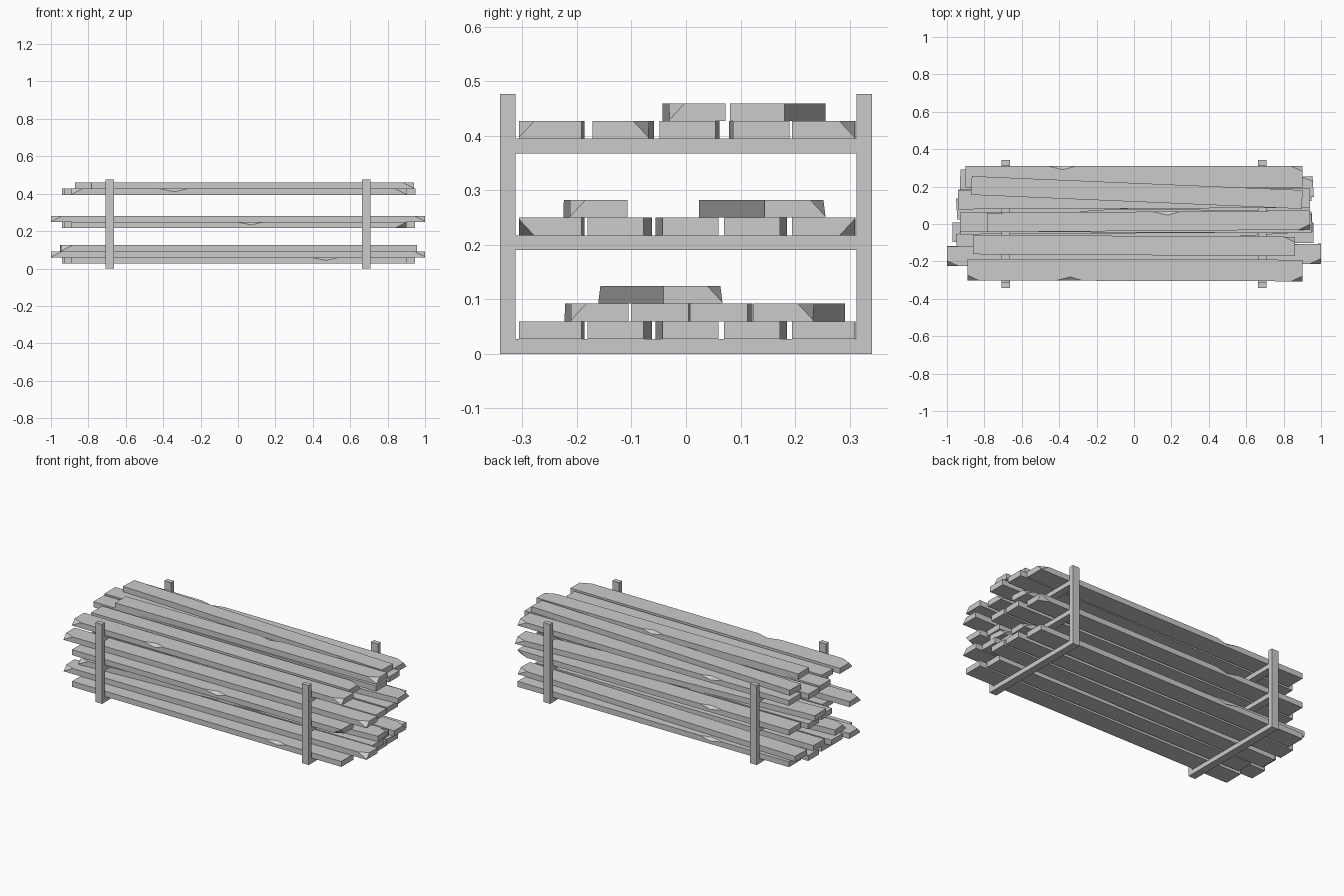
import bpy, bmesh, math
from mathutils import Vector, Matrix

cube = bpy.data.objects.get("Cube")
if cube:
    bpy.data.objects.remove(cube, do_unlink=True)

grey = bpy.data.materials.new("plain grey wood")
grey.use_nodes = True
colour = (0.6, 0.6, 0.6, 1)
grey.diffuse_color = colour
grey.node_tree.nodes["Principled BSDF"].inputs["Base Color"].default_value = colour

THICK = 0.0325


def finish(bm, name):
    bmesh.ops.recalc_face_normals(bm, faces=bm.faces)
    mesh = bpy.data.meshes.new(name)
    bm.to_mesh(mesh)
    bm.free()
    mesh.materials.append(grey)
    obj = bpy.data.objects.new(name, mesh)
    bpy.context.collection.objects.link(obj)
    return obj


def box(name, size, centre):
    bm = bmesh.new()
    bmesh.ops.create_cube(bm, size=1)
    bmesh.ops.scale(bm, vec=size, verts=bm.verts)
    bmesh.ops.translate(bm, vec=centre, verts=bm.verts)
    return finish(bm, name)


def plank(name, z, x0, x1, y0, y1, width=0.105, nick=None, chips=()):
    """Plank from (x0, y0) to (x1, y1). nick = (x, side); chips = corner signs."""
    length, w, t = x1 - x0, width / 2, THICK / 2
    h = length / 2
    bm = bmesh.new()
    v = {(i, j, k): bm.verts.new((i * h, j * w, k * t))
         for i in (-1, 1) for j in (-1, 1) for k in (-1, 1)}
    s = nick[1] if nick else -1
    top_in, side_in, splinter = [], [], []
    if nick:
        # splintered V along one long top edge
        n = nick[0] - (x0 + x1) / 2
        a, b, c, d = [bm.verts.new(p) for p in (
            (n - 0.08, s * w, t), (n + 0.07, s * w, t),
            (n, s * (w - 0.02), t), (n, s * w, t - 0.016))]
        top_in, side_in = [a, c, b], [b, d, a]
        splinter = [(a, d, c), (b, c, d)]
    faces = [
        [v[-1, s, 1]] + top_in + [v[1, s, 1], v[1, -s, 1], v[-1, -s, 1]],
        [v[1, s, 1]] + side_in + [v[-1, s, 1], v[-1, s, -1], v[1, s, -1]],
        [v[i, -s, k] for i, k in ((-1, -1), (1, -1), (1, 1), (-1, 1))],
        [v[i, j, -1] for i, j in ((-1, -1), (1, -1), (1, 1), (-1, 1))]]
    for i in (-1, 1):
        faces.append([v[i, j, k] for j, k in ((-1, -1), (1, -1), (1, 1), (-1, 1))])
    for f in faces + splinter:
        bm.faces.new(f)
    # broken corners
    for i, j, k in chips:
        no = Vector((i / 0.06, j / 0.028, k / 0.03)).normalized()
        co = Vector((i * (h - 0.06), j * w, k * t))
        cut = bmesh.ops.bisect_plane(bm, geom=bm.verts[:] + bm.edges[:] + bm.faces[:],
                                     plane_co=co, plane_no=no, clear_outer=True)
        edges = [e for e in cut["geom_cut"] if isinstance(e, bmesh.types.BMEdge)]
        bmesh.ops.holes_fill(bm, edges=edges)
    angle = math.atan2(y1 - y0, length)
    place = Matrix.Translation(((x0 + x1) / 2, (y0 + y1) / 2, z + t))
    bm.transform(place @ Matrix.Rotation(angle, 4, "Z"))
    return finish(bm, name)


# Frame: posts and cross rails
for side, x in (("right", -0.685), ("left", 0.685)):
    for end, y in (("front", -0.327), ("back", 0.327)):
        box(f"{side}_{end}_post", (0.045, 0.028, 0.476), (x, y, 0.238))
    for level, z in (("bottom", 0.0135), ("middle", 0.2035), ("top", 0.381)):
        box(f"{side}_{level}_rail", (0.045, 0.628, 0.027), (x, 0, z))

# Main layer of five planks on each level
rows = [(-0.89, 0.90, -0.244, -0.249), (-0.86, 0.86, -0.114, -0.129),
        (-0.93, 0.945, -0.004, 0.008), (-0.94, 0.94, 0.134, 0.121),
        (-0.90, 0.90, 0.253, 0.252)]
top_rows = rows[:1] + [(-0.86, 0.86, -0.11, -0.12), (-0.93, 0.95, 0.01, 0.003),
                       (-0.94, 0.94, 0.13, 0.138), rows[4]]
levels = [("bottom", 0.027, rows, 0.47, ()),
          ("middle", 0.217, rows, 0.07, {0: [(1, -1, -1)], 4: [(1, 1, -1)]}),
          ("top", 0.394, top_rows, -0.34,
           {0: [(1, -1, 1), (-1, -1, 1)], 1: [(1, 1, 1)], 4: [(1, 1, 1)]})]
for level, z, planks, nick_x, chips in levels:
    for n, (x0, x1, y0, y1) in enumerate(planks):
        nick = {0: (nick_x, -1), 4: (-0.38, 1)}.get(n)
        corner = chips.get(n, ()) if chips else ()
        width = 0.115 if n in (0, 4) else 0.103
        plank(f"{level}_plank_{n + 1}", z, x0, x1, y0, y1, width, nick, corner)

# Loose planks stacked on the bottom level
z = 0.027 + THICK
plank("bottom_loose_plank_1", z, -1, 1, -0.17, -0.158, chips=[(1, -1, 1), (-1, -1, 1)])
plank("bottom_loose_plank_2", z, -0.97, 0.96, -0.045, -0.048)
plank("bottom_loose_plank_3", z, -0.93, 0.92, 0.069, 0.06)
plank("bottom_loose_plank_4", z, -0.93, 0.95, 0.237, 0.178, 0.11, None, [(1, 1, 1)])
plank("bottom_crooked_plank", z + THICK, -0.95, 0.955, -0.107, 0.013, 0.108,
      None, [(1, 1, 1), (-1, -1, 1)])

# Loose planks on the middle and top levels
z = 0.217 + THICK
plank("middle_loose_plank", z, -1, 1, -0.172, -0.16, chips=[(1, -1, 1), (-1, -1, 1)])
plank("middle_crooked_plank", z, -0.95, 0.96, 0.08, 0.2, 0.112, None, [(1, 1, 1)])
z = 0.394 + THICK
plank("top_loose_plank", z, -0.785, 0.94, 0.008, 0.021, 0.103,
      (0.18, 1), [(1, -1, 1)])
plank("top_crooked_plank", z, -0.87, 0.90, 0.206, 0.131, 0.1)
